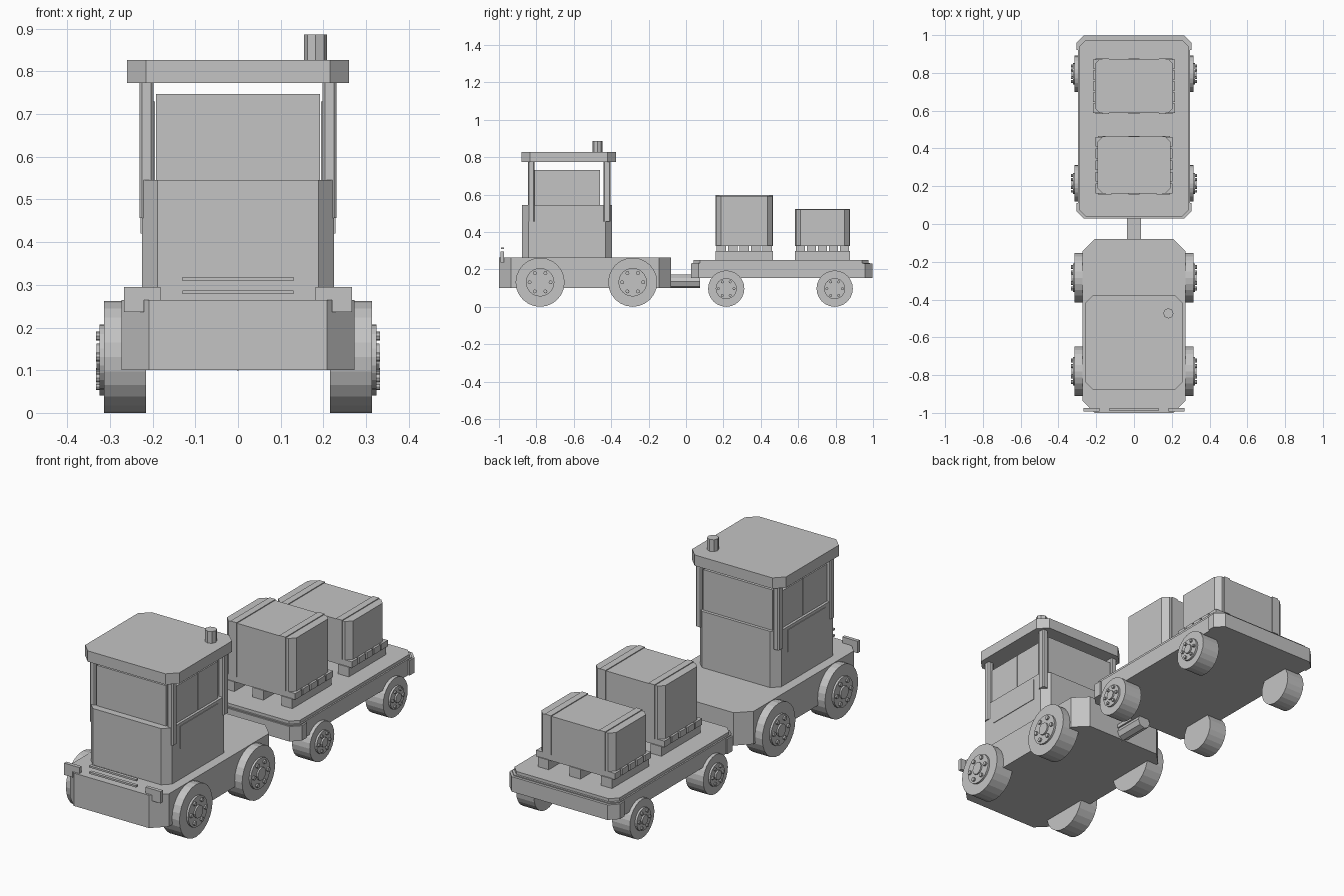
import bpy, bmesh, math
from mathutils import Matrix

cube = bpy.data.objects.get("Cube")
if cube:
    bpy.data.objects.remove(cube)

grey = bpy.data.materials.new("plain_grey")
grey.use_nodes = True
colour = (0.55, 0.55, 0.55, 1)
grey.diffuse_color = colour
grey.node_tree.nodes["Principled BSDF"].inputs["Base Color"].default_value = colour


def finish(bm, name):
    bmesh.ops.recalc_face_normals(bm, faces=bm.faces)
    mesh = bpy.data.meshes.new(name)
    bm.to_mesh(mesh)
    bm.free()
    mesh.materials.append(grey)
    ob = bpy.data.objects.new(name, mesh)
    bpy.context.collection.objects.link(ob)
    return ob


def extrude(name, points, offset):
    """Solid from a flat outline pushed along an offset."""
    bm = bmesh.new()
    face = bm.faces.new([bm.verts.new(p) for p in points])
    new = bmesh.ops.extrude_face_region(bm, geom=[face], use_keep_orig=True)["geom"]
    bmesh.ops.translate(bm, vec=offset, verts=[g for g in new if isinstance(g, bmesh.types.BMVert)])
    return finish(bm, name)


def block(name, x, y, z, cut=0):
    """Box between (low, high) pairs, with vertical corners cut off."""
    (x0, x1), (y0, y1), c = x, y, cut
    if c:
        pts = [(x0 + c, y0), (x1 - c, y0), (x1, y0 + c), (x1, y1 - c),
               (x1 - c, y1), (x0 + c, y1), (x0, y1 - c), (x0, y0 + c)]
    else:
        pts = [(x0, y0), (x1, y0), (x1, y1), (x0, y1)]
    return extrude(name, [(px, py, z[0]) for px, py in pts], (0, 0, z[1] - z[0]))


def wide(name, half, y, z, cut=0):
    return block(name, (-half, half), y, z, cut)


def rod(name, centre, radius, length, axis="Z", sides=24, tip=None):
    bm = bmesh.new()
    turn = {"X": Matrix.Rotation(math.pi / 2, 4, "Y"),
            "Y": Matrix.Rotation(-math.pi / 2, 4, "X"), "Z": Matrix()}[axis]
    bmesh.ops.create_cone(bm, cap_ends=True, segments=sides, radius1=radius,
                          radius2=tip or radius, depth=length,
                          matrix=Matrix.Translation(centre) @ turn)
    return finish(bm, name)


def wheel(name, side, y, radius):
    """Tyre, raised hub, centre cap and a ring of bolts."""
    rod(name + "_tyre", (side * 0.265, y, radius), radius, 0.098, "X")
    rod(name + "_hub", (side * 0.318, y, radius), radius * 0.58, 0.012, "X")
    rod(name + "_cap", (side * 0.326, y, radius), radius * 0.24, 0.012, "X", 12)
    for i in range(6):
        a = i * math.tau / 6
        rod(name + "_bolt", (side * 0.327, y + math.cos(a) * radius * 0.43,
                             radius + math.sin(a) * radius * 0.43),
            radius * 0.08, 0.012, "X", 8)


# Tug body and cab
wide("tug_chassis", 0.273, (-1.0, -0.08), (0.10, 0.264), 0.065)
wide("cab_body", 0.225, (-0.877, -0.395), (0.264, 0.545), 0.036)
wide("cab_roof", 0.26, (-0.88, -0.375), (0.773, 0.827), 0.045)
rod("exhaust_pipe", (0.182, -0.473, 0.855), 0.027, 0.062, sides=8)

# Cab windows and posts
wide("front_window", 0.192, (-0.842, -0.822), (0.545, 0.747))
wide("rear_window", 0.192, (-0.43, -0.41), (0.545, 0.747))
for side, label in ((1, "left"), (-1, "right")):
    xs = sorted((side * 0.195, side * 0.212))
    block(label + "_front_pane", xs, (-0.82, -0.622), (0.545, 0.73))
    block(label + "_rear_pane", xs, (-0.618, -0.46), (0.545, 0.73))
    block(label + "_pane_joint", sorted((side * 0.195, side * 0.208)), (-0.622, -0.618), (0.545, 0.73))
    block(label + "_door_plate", sorted((side * 0.224, side * 0.228)), (-0.78, -0.48), (0.42, 0.53))
    post_x = sorted((side * 0.198, side * 0.231))
    block(label + "_front_post", post_x, (-0.845, -0.81), (0.457, 0.775), 0.006)
    block(label + "_rear_post", post_x, (-0.442, -0.403), (0.457, 0.775), 0.006)

    # Front corner brackets
    outline = [(0.182, 0.295), (0.267, 0.295), (0.267, 0.236),
               (0.22, 0.236), (0.22, 0.265), (0.182, 0.265)]
    extrude(label + "_bracket", [(side * x, -0.992, z) for x, z in outline], (0, 0.018, 0))

    for y in (-0.78, -0.285):
        wheel(label + "_tug_wheel", side, y, 0.131)
    for y in (0.215, 0.795):
        wheel(label + "_trailer_wheel", side, y, 0.097)

# Front bars
for z in (0.278, 0.309):
    wide("front_bar", 0.13, (-0.99, -0.974), (z, z + 0.009))

# Hitch
rod("hitch_bar", (0, -0.012, 0.135), 0.036, 0.175, "Y", 8)
wide("hitch_plate", 0.036, (-0.1, 0.07), (0.155, 0.173))

# Trailer deck with wider end caps
wide("trailer_frame", 0.297, (0.033, 0.985), (0.155, 0.235), 0.035)
wide("trailer_deck", 0.29, (0.04, 0.975), (0.235, 0.25), 0.035)
for y0, y1, label in ((0.028, 0.11, "front"), (0.92, 0.998, "rear")):
    c = 0.04
    inner, outer = (y1, y0) if label == "front" else (y0, y1)
    step = c if inner > outer else -c
    ring = [(-0.305, inner), (-0.305, outer + step), (-0.305 + c, outer),
            (0.305 - c, outer), (0.305, outer + step), (0.305, inner)]
    extrude("trailer_" + label + "_cap", [(x, y, 0.155) for x, y in ring], (0, 0, 0.075))


def load(label, half, y0, y1, top):
    """Pallet of runners and boards carrying a strapped crate."""
    for x in (-half + 0.035, 0, half - 0.035):
        block(label + "_pallet_runner", (x - 0.03, x + 0.03), (y0, y1), (0.25, 0.298))
    pitch = (y1 - y0) / 5
    for i in range(5):
        a = y0 + i * pitch
        wide(label + "_pallet_board", half + 0.008, (a + 0.005, a + pitch - 0.005), (0.296, 0.327))
    wide(label + "_crate", half - 0.003, (y0 + 0.004, y1 - 0.004), (0.326, top - 0.004), 0.026)
    for s in (-1, 1):
        x = s * (half - 0.06)
        block(label + "_strap", (x - 0.017, x + 0.017), (y0, y1), (0.326, top))


load("front", 0.195, 0.157, 0.466, 0.597)
load("rear", 0.21, 0.583, 0.877, 0.523)
